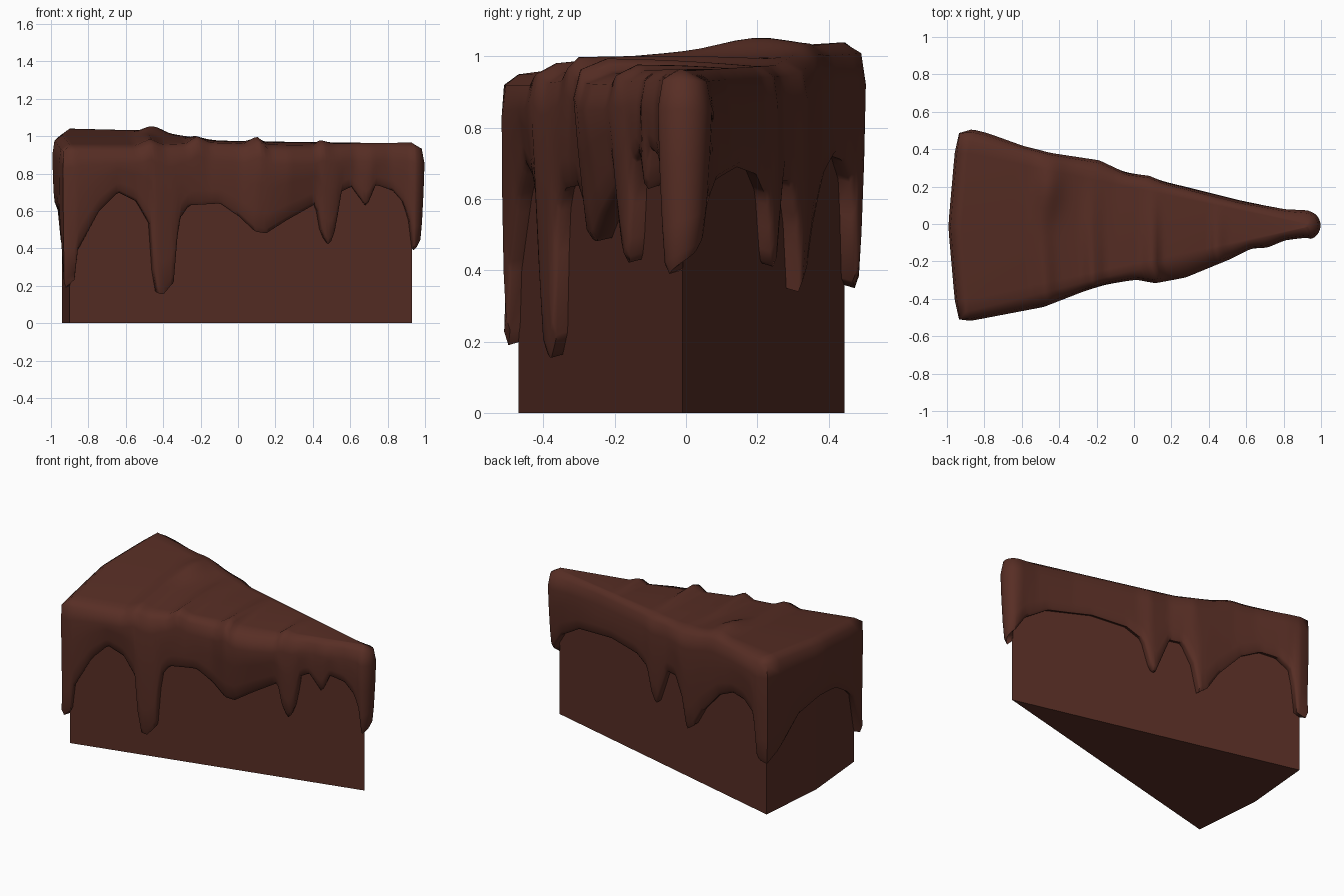
import bpy, bmesh, math
from mathutils import Vector

if "Cube" in bpy.data.objects:
    bpy.data.objects.remove(bpy.data.objects["Cube"])

chocolate = bpy.data.materials.new("chocolate_brown")
chocolate.diffuse_color = (0.096, 0.027, 0.018, 1)
chocolate.use_nodes = True
chocolate.node_tree.nodes["Principled BSDF"].inputs["Base Color"].default_value = chocolate.diffuse_color


def interp(table, x):
    """Piecewise-linear lookup in a list of (x, value)."""
    if x <= table[0][0]:
        return table[0][1]
    for (x0, v0), (x1, v1) in zip(table, table[1:]):
        if x <= x1:
            return v0 + (v1 - v0) * (x - x0) / (x1 - x0)
    return table[-1][1]


def finish(bm, name, angle):
    bmesh.ops.recalc_face_normals(bm, faces=bm.faces[:])
    mesh = bpy.data.meshes.new(name)
    bm.to_mesh(mesh)
    bm.free()
    ob = bpy.data.objects.new(name, mesh)
    bpy.context.collection.objects.link(ob)
    mesh.materials.append(chocolate)
    bpy.context.view_layer.objects.active = ob
    ob.select_set(True)
    if angle:
        bpy.ops.object.shade_smooth_by_angle(angle=math.radians(angle))
    ob.select_set(False)
    return ob


# Cake slice: extruded wedge with a slightly bent rear face
bm = bmesh.new()
wedge = [(0.93, -0.01), (-0.9, 0.445), (-0.94, -0.015), (-0.9, -0.47)]
low = bm.faces.new([bm.verts.new((x, y, 0)) for x, y in wedge])
ext = bmesh.ops.extrude_face_region(bm, geom=[low])
bmesh.ops.translate(bm, vec=(0, 0, 0.9), verts=[v for v in ext["geom"] if isinstance(v, bmesh.types.BMVert)])
finish(bm, "cake_slice", 0)

# Lower edge of the icing along the front (by x), back (tip to rear) and rear (back to front)
FRONT = [(-0.885, .19), (-0.87, .38), (-0.75, .6), (-0.65, .7), (-0.55, .65), (-0.475, .52), (-0.455, .17),
         (-0.41, .15), (-0.35, .22), (-0.325, .55), (-0.27, .63), (-0.1, .64), (0, .57),
         (0.08, .49), (0.14, .48), (0.25, .55), (0.41, .64), (0.44, .47), (0.48, .41), (0.52, .52),
         (0.54, .7), (0.6, .73), (0.68, .62), (0.73, .74), (0.82, .71), (0.88, .64), (0.91, .55), (0.93, .42)]
BACK = [(0, .46), (.035, .56), (.115, .65), (.27, .69), (.39, .67), (.446, .61), (.475, .42), (.49, .41),
        (.54, .65), (.585, .65), (.62, .52), (.64, .34), (.67, .38), (.71, .5), (.79, .66), (.857, .72),
        (.916, .71), (.965, .64), (.98, .37), (1, .35)]
REAR = [(0, .35), (.16, .47), (.28, .58), (.5, .63), (.7, .61), (.85, .53), (.95, .44), (1, .19)]
# Heights of the top along the front rim (with four bumps) and back rim
RIM_F = [(-.9, .95), (-.55, .95), (-.47, .985), (-.4, .955), (-.28, .96), (-.22, 1.0), (-.15, .965),
         (.03, .96), (.1, 1.0), (.15, .955), (.4, .95), (.44, .98), (.5, .96), (.9, .965)]
RIM_B = [(-.9, 1.04), (-.5, 1.03), (-.1, .975), (.9, .96)]
# Thickness of the icing along the front and back, by x
THICK_F = [(-.88, .055), (-.5, .078), (-.3, .05), (-.17, .036), (0, .055), (.09, .1), (.25, .11),
           (.5, .07), (.62, .04), (.7, .058), (.8, .04), (.93, .06)]
THICK_B = [(-.8, .07), (-.6, .047), (-.46, .045), (-.2, .07), (-.05, .035), (.07, .052), (.15, .035),
           (.56, .03), (.8, .05), (.92, .075)]

N, M = 100, 14
n_front, n_back = Vector((0.244, -0.97)), Vector((0.239, 0.971))
rear = Vector((-1, 0))
bm = bmesh.new()


def place(i, j):
    """Point of the wedge footprint and its top height."""
    t, s = i / N, j / M
    x = -0.9 + 1.83 * t
    y = (-0.47 + 0.455 * t) * (1 - s) + (0.445 - 0.445 * t) * s
    z = interp(RIM_F, x) * (1 - s) + interp(RIM_B, x) * s
    z += 0.035 * math.exp(-((x + 0.44) / 0.07) ** 2 - ((s - 0.8) / 0.2) ** 2)
    z += 0.01 * math.sin(math.pi * s) * (1 - t)
    x -= 0.04 * (1 - abs(2 * s - 1)) * max(0, 1 - 2 * t)
    return Vector((x, y)), z


# Icing top: a grid over the footprint
grid = {}
for i in range(N + 1):
    for j in range(M + 1):
        p, z = place(i, j)
        grid[i, j] = bm.verts.new((p.x, p.y, z))
for i in range(N):
    for j in range(M):
        bm.faces.new([grid[i, j], grid[i + 1, j], grid[i + 1, j + 1], grid[i, j + 1]])

# Icing skirt: hang a rounded profile down from every rim point to the drip edge
rim = ([(i, 0) for i in range(N)] + [(N, j) for j in range(M)]
       + [(i, M) for i in range(N, 0, -1)] + [(0, j) for j in range(M, 0, -1)])
columns = []
for i, j in rim:
    p, top = place(i, j)
    if i == N:                                   # rounded tip
        a = math.radians(-76 + 152 * j / M)
        normal = Vector((math.cos(a), math.sin(a)))
        edge, b = 0.39 + 0.07 * j / M, 0.07
    elif i == 0:                                 # rear wall
        normal, edge, b = rear.copy(), interp(REAR, 1 - j / M), 0.055
        if j in (0, M):
            normal = (rear + (n_back if j else n_front)).normalized() * 1.25
    elif j == 0:
        normal, edge, b = n_front, interp(FRONT, p.x), interp(THICK_F, p.x)
    else:
        normal, edge, b = n_back, interp(BACK, 1 - i / N), interp(THICK_B, p.x)
    span = top - edge
    mid = 0.4 * b + 0.026                        # lower part thins out towards the drips
    profile = [(0.75 * b, top - 0.03), (b, top - 0.1), (0.5 * (b + mid), top - 0.5 * span),
               (mid, top - 0.8 * span), (0.85 * mid, edge + 0.05 * span), (0.6 * mid, edge), (-0.005, edge + 0.01)]
    col = [grid[i, j]]
    for off, z in profile:
        q = p + normal * off
        col.append(bm.verts.new((q.x, q.y, z)))
    columns.append(col)
for a, c in zip(columns, columns[1:] + columns[:1]):
    for k in range(len(a) - 1):
        bm.faces.new([a[k], a[k + 1], c[k + 1], c[k]])

# Soften the hanging surface, leaving the drip outline in place
inner = [v for col in columns for v in col[2:5]]
bmesh.ops.smooth_vert(bm, verts=inner, factor=0.4, use_axis_x=True, use_axis_y=True, use_axis_z=True)
finish(bm, "dripping_icing", 60)
